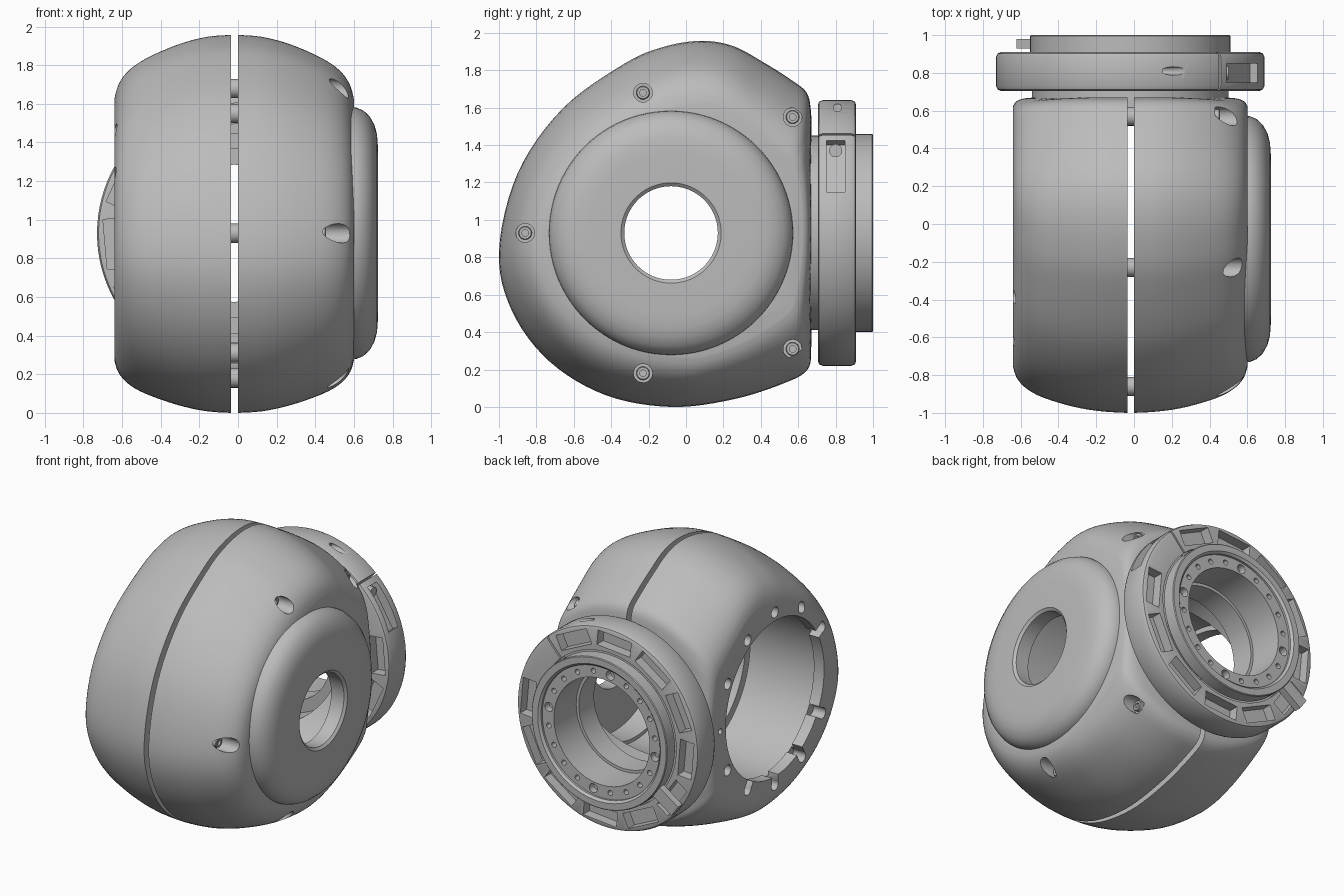
import bpy, bmesh, math
from mathutils import Matrix, Vector

cube = bpy.data.objects.get("Cube")
if cube:
    bpy.data.objects.remove(cube, do_unlink=True)

grey = bpy.data.materials.new("plain grey")
grey.use_nodes = True
COLOUR = (0.5, 0.5, 0.5, 1)
grey.diffuse_color = COLOUR
grey.node_tree.nodes["Principled BSDF"].inputs["Base Color"].default_value = COLOUR

HUB = (-0.08, 0.93)      # y, z of the sideways axis
PORT = (-0.02, 0.93)     # x, z of the rear axis


def make(name, bm):
    bmesh.ops.remove_doubles(bm, verts=bm.verts, dist=1e-5)
    bmesh.ops.recalc_face_normals(bm, faces=bm.faces)
    mesh = bpy.data.meshes.new(name)
    bm.to_mesh(mesh)
    bm.free()
    mesh.materials.append(grey)
    obj = bpy.data.objects.new(name, mesh)
    bpy.context.scene.collection.objects.link(obj)
    return obj


def activate(obj):
    bpy.ops.object.select_all(action='DESELECT')
    obj.select_set(True)
    bpy.context.view_layer.objects.active = obj


def smooth(obj, angle=35):
    activate(obj)
    bpy.ops.object.shade_smooth_by_angle(angle=math.radians(angle))


def lathe(name, profile, axis, centre, seg=72):
    """Revolve a closed (radius, along) profile around the x or y axis."""
    bm = bmesh.new()
    rings = []
    for i in range(seg):
        a = math.tau * i / seg
        ring = []
        for r, d in profile:
            u, v = centre[0] + r * math.cos(a), centre[1] + r * math.sin(a)
            ring.append(bm.verts.new((d, u, v) if axis == 'X' else (u, d, v)))
        rings.append(ring)
    n = len(profile)
    for i in range(seg):
        p, q = rings[i], rings[(i + 1) % seg]
        for j in range(n):
            k = (j + 1) % n
            if profile[j][0] or profile[k][0]:
                bm.faces.new((p[j], p[k], q[k], q[j]))
    return make(name, bm)


def rod(name, r, start, end, axis, centre, seg=24):
    return lathe(name, [(0, start), (r, start), (r, end), (0, end)], axis, centre, seg)


def box(name, size, matrix):
    bm = bmesh.new()
    bmesh.ops.create_cube(bm, size=1, matrix=matrix @ Matrix.Diagonal((*size, 1)))
    return make(name, bm)


def port_box(name, size, angle, radius, y):
    """Box placed around the rear axis; its local x points outward."""
    a = math.radians(angle)
    loc = Vector((PORT[0] + radius * math.cos(a), y, PORT[1] + radius * math.sin(a)))
    return box(name, size, Matrix.Translation(loc) @ Matrix.Rotation(-a, 4, 'Y'))


def around(centre, radius, angle):
    a = math.radians(angle)
    return centre[0] + radius * math.cos(a), centre[1] + radius * math.sin(a)


def cut(obj, cutters):
    activate(obj)
    for c in cutters:
        mod = obj.modifiers.new("cut", 'BOOLEAN')
        mod.operation, mod.solver, mod.object = 'DIFFERENCE', 'EXACT', c
        bpy.ops.object.modifier_apply(modifier=mod.name)
        bpy.data.objects.remove(c, do_unlink=True)


def spline(pts, steps, closed):
    """Catmull-Rom through points of any dimension."""
    n, out = len(pts), []
    get = (lambda i: pts[i % n]) if closed else (lambda i: pts[max(0, min(n - 1, i))])
    for i in range(n if closed else n - 1):
        p = [get(i + k) for k in (-1, 0, 1, 2)]
        for s in range(steps):
            t = s / steps
            out.append(tuple(0.5 * (2 * b + (c - a) * t + (2 * a - 5 * b + 4 * c - d) * t * t
                             + (3 * b - a - 3 * c + d) * t ** 3) for a, b, c, d in zip(*p)))
    return out if closed else out + [pts[-1]]


# Egg-shaped side outline (y, z), and its shrinking towards the flank:
# (along, length scale, height scale, rear pull-in)
OUTLINE = spline([(-1, .83), (-.9, 1.25), (-.66, 1.595), (-.33, 1.835), (-.12, 1.925), (.08, 1.957),
                  (.25, 1.93), (.41, 1.845), (.56, 1.75), (.645, 1.68), (.668, 1.58), (.67, 1.45),
                  (.67, 1.25), (.67, .9), (.67, .55), (.67, .33), (.65, .2), (.52, .125),
                  (.25, .04), (-.08, 0), (-.43, .063), (-.73, .243), (-.93, .512)], 6, True)
FLANK = spline([(0, 1, 1, 0), (.2, .996, .992, 0), (.4, .986, .967, 0), (.6, .968, .928, 0),
                (.78, .945, .882, 0), (.9, .918, .832, .005), (.97, .888, .775, .02),
                (1, .855, .715, .045)], 3, False)


def half_body(name, start, end):
    bm = bmesh.new()
    rings = []
    for t, sy, sz, pull in FLANK:
        ring = []
        for y, z in OUTLINE:
            dz = z - 0.95
            k = 1 - (1 - sz) * (1.14 if dz > 0 else 1)
            # the rear end rounds off towards the neck
            rear = max(0, (y + 0.1) / 0.77)
            k *= 1 - 0.19 * t ** 3 * rear ** 2
            y2 = 0.67 - (0.67 - y) * sy - rear * (pull + 0.06 * t ** 3 * (dz / 0.75) ** 2)
            ring.append(bm.verts.new((start + (end - start) * t, y2, 0.95 + dz * k)))
        rings.append(ring)
    n = len(OUTLINE)
    for p, q in zip(rings, rings[1:]):
        for j in range(n):
            bm.faces.new((p[j], p[(j + 1) % n], q[(j + 1) % n], q[j]))
    bm.faces.new(rings[0])
    bm.faces.new(rings[-1])
    return make(name, bm)


# Housing halves around a wide bore, with a narrow gap between them
SCREWS = [(-.23, 1.68), (.57, 1.55), (-.86, .93), (-.23, .18), (.57, .31)]
left_shell = half_body("left_housing", 0, 0.6)
cut(left_shell, [rod("bore", 0.585, -0.2, 0.8, 'X', HUB, 72),
                 rod("rear_bore", 0.44, 0.3, 0.9, 'Y', PORT, 72)]
    + [rod("screw_bore", 0.05, 0.43, 0.8, 'X', s) for s in SCREWS])
right_shell = half_body("right_housing", -0.035, -0.64)
cut(right_shell, [rod("inner_bore", 0.585, -0.56, 0.2, 'X', HUB, 72),
                  rod("bore", 0.55, -0.8, -0.3, 'X', HUB, 72),
                  rod("rear_bore", 0.44, 0.3, 0.9, 'Y', PORT, 72)])

# Bolt holes around the open bore, some opened into notches
bolts = []
for i in range(12):
    angle = i * 30
    if angle == 180:
        continue
    c = around(HUB, 0.61, angle)
    bolts.append(rod("bolt", 0.02 if angle == 0 else 0.038, -0.8, -0.545, 'X', c, 20))
    if angle in (150, 210, 240, 270, 300):
        y, z = around(HUB, 0.55, angle)
        m = Matrix.Translation((-0.67, y, z)) @ Matrix.Rotation(math.radians(angle), 4, 'X')
        bolts.append(box("notch", (0.25, 0.12, 0.07), m))
cut(right_shell, bolts)
for shell in (left_shell, right_shell):
    smooth(shell)

# Screw posts bridging the gap, with socket heads deep in their bores
for s in SCREWS:
    smooth(rod("screw_post", 0.05, -0.1, 0.1, 'X', s))
    smooth(lathe("screw_head", [(0, .42), (.036, .42), (.036, .45), (.032, .455), (.018, .455),
                                (.018, .44), (0, .44)], 'X', s, 18))

# Domed side cap with a central hole
smooth(lathe("side_cap", [(.25, .61), (.25, .71), (.268, .725), (.44, .725), (.51, .72), (.56, .707),
                          (.605, .682), (.635, .65), (.65, .615), (.655, .575), (.655, .45),
                          (.56, .45), (.56, .61)], 'X', HUB, 96))

# Rear neck and output disc
disc = lathe("output_disc", [(.355, .55), (.355, .72), (.375, .72), (.375, .97), (.465, .97),
                             (.465, .985), (.48, 1), (.525, 1), (.53, .995), (.53, .91), (.5, .91),
                             (.5, .75), (.52, .75), (.52, .6), (.44, .6), (.44, .55)], 'Y', PORT, 96)
cut(disc, [rod("pin_hole", 0.032 if i % 5 == 0 else 0.018, 0.92, 1.1, 'Y',
               around(PORT, 0.42, i * 18 + 9), 16) for i in range(20)])
smooth(disc)
port_box("index_tab", (0.19, 0.05, 0.09), 215, 0.61, 0.955)

# Clamp ring with pockets on both faces, a slit and a screw recess
ring = lathe("clamp_ring", [(.49, .705), (.685, .705), (.702, .712), (.71, .73), (.71, .885),
                            (.702, .903), (.685, .91), (.54, .91), (.54, .88), (.49, .88)],
             'Y', PORT, 96)
recess = [port_box("slit", (0.3, 0.4, 0.012), 48, 0.65, 0.8),
          port_box("screw_recess", (0.13, 0.1, 0.32), 31, 0.71, 0.8),
          rod("clamp_hole", 0.022, 0.15, 0.5, 'X', (0.81, 1.6), 16)]
for i in range(12):
    angle = i * 30 + 5
    if angle == 35:
        continue
    for y in (0.7, 0.915):
        recess.append(port_box("pocket", (0.105, 0.15, 0.26), angle, 0.618, y))
cut(ring, recess)
smooth(ring)
smooth(rod("clamp_screw", 0.035, 0.4, 0.5, 'X', (0.8, 1.37), 18))
